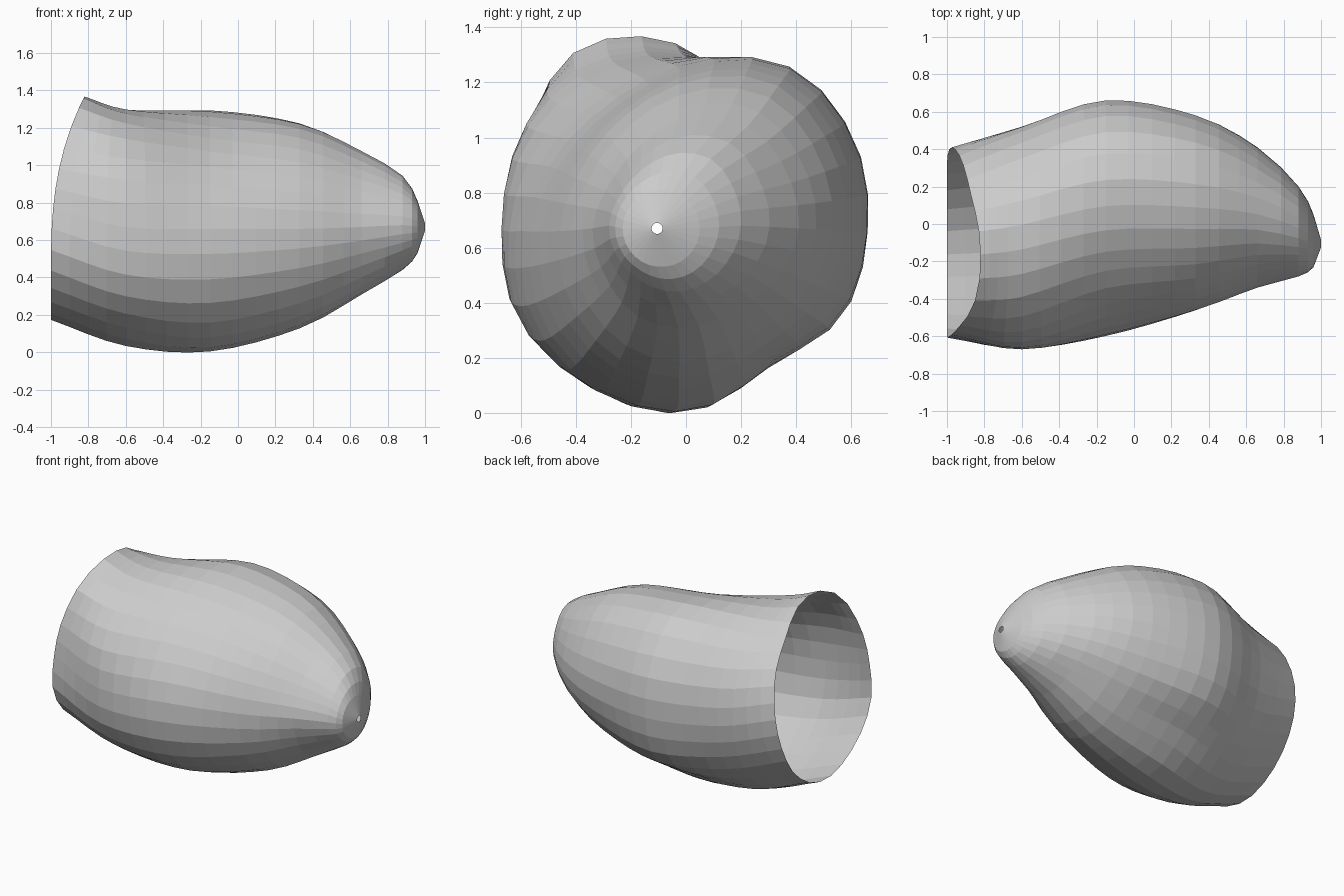
import bpy, bmesh, math
from mathutils import Vector

if "Cube" in bpy.data.objects:
    bpy.data.objects.remove(bpy.data.objects["Cube"])

# Cross-sections along x: (x, centre y, centre z, 12 radii every 30 degrees from +y towards +z)
SECTIONS = [
    (-1.00, -0.10, 0.77, (.51, .51, .51, .59, .62, .53, .50, .56, .58, .60, .56, .52)),
    (-0.60, -0.07, 0.67, (.59, .62, .63, .63, .64, .62, .60, .63, .62, .64, .60, .58)),
    (-0.15, 0.03, 0.66, (.63, .67, .69, .615, .56, .57, .62, .67, .67, .65, .56, .62)),
    (0.33, 0.03, 0.66, (.55, .58, .61, .55, .49, .47, .49, .52, .54, .53, .485, .51)),
    (0.66, 0.01, 0.67, (.40, .41, .43, .40, .35, .33, .35, .35, .37, .36, .34, .37)),
    (0.88, -0.05, 0.68, (.25, .26, .28, .26, .23, .22, .23, .23, .23, .24, .24, .24)),
    (0.96, -0.09, 0.67, (.14,) * 12),
    (1.00, -0.105, 0.67, (.02,) * 12),
]
SIDES = 30
STEPS = [4, 4, 4, 3, 2, 2, 1]


def spline(a, b, c, d, t):
    """Catmull-Rom between b and c."""
    return 0.5 * (2 * b + (c - a) * t + (2 * a - 5 * b + 4 * c - d) * t * t
                  + (3 * b - a - 3 * c + d) * t ** 3)


def section_ring(index):
    x, cy, cz, radii = SECTIONS[index]
    ring = []
    for j in range(SIDES):
        u = j * 12 / SIDES
        k = int(u)
        r = spline(*(radii[(k + o) % 12] for o in (-1, 0, 1, 2)), u - k)
        a = math.tau * j / SIDES
        p = Vector((x, cy + r * math.cos(a), cz + r * math.sin(a)))
        if index == 0:  # open rim leans forward towards its top, more on the +y side
            power = 2.6 if p.y < -0.1 else 1.8
            p.x += 0.18 * max(0, (p.z - 0.45) / 0.92) ** power
        ring.append(p)
    return ring


# Blend the key sections lengthwise
keys = [section_ring(i) for i in range(len(SECTIONS))]
rings = []
last = len(keys) - 1
for i, steps in enumerate(STEPS):
    for s in range(steps):
        before = keys[i - 1] if i else [2 * p - q for p, q in zip(keys[0], keys[1])]
        after = keys[min(i + 2, last)]
        rings.append([spline(*pts, s / steps)
                      for pts in zip(before, keys[i], keys[i + 1], after)])
rings.append(keys[-1])

# Open shell, wide mouth at the back and pinhole at the tip
bm = bmesh.new()
loops = [[bm.verts.new(p) for p in ring] for ring in rings]
for a, b in zip(loops, loops[1:]):
    for j in range(SIDES):
        k = (j + 1) % SIDES
        bm.faces.new((a[j], a[k], b[k], b[j]))
bmesh.ops.recalc_face_normals(bm, faces=bm.faces)
mesh = bpy.data.meshes.new("hollow_shell")
bm.to_mesh(mesh)
bm.free()
shell = bpy.data.objects.new("hollow_shell", mesh)
bpy.context.collection.objects.link(shell)
